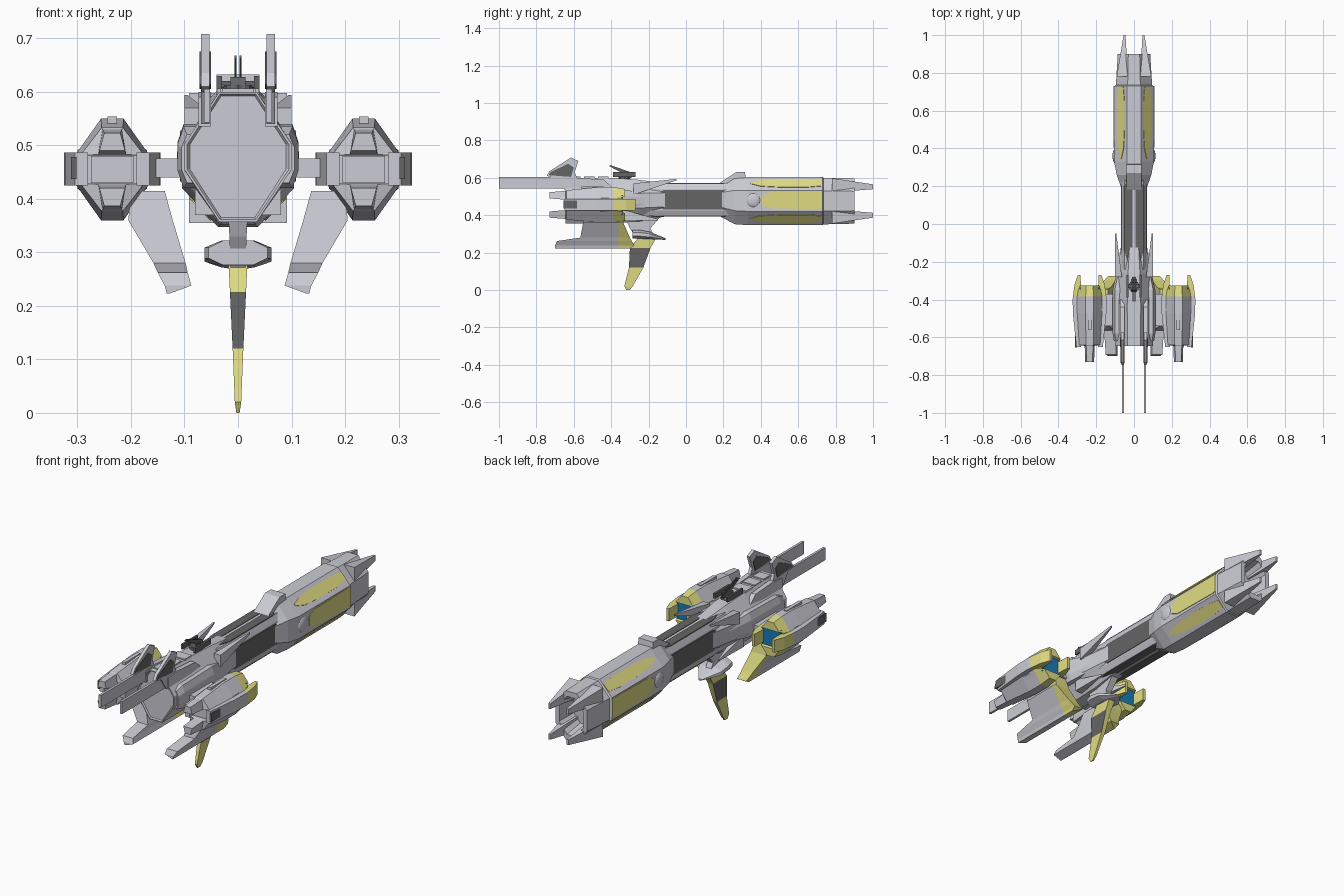
import bpy, bmesh, math
from mathutils import Vector, Matrix

if "Cube" in bpy.data.objects:
    bpy.data.objects.remove(bpy.data.objects["Cube"])


def material(name, rgb):
    m = bpy.data.materials.new(name)
    m.diffuse_color = (*rgb, 1)
    m.use_nodes = True
    m.node_tree.nodes["Principled BSDF"].inputs["Base Color"].default_value = m.diffuse_color
    return m


GREY, YELLOW, DARK, BLUE = range(4)
MATS = [material("hull_grey", (0.60, 0.60, 0.66)), material("yellow", (0.75, 0.72, 0.23)),
        material("dark_grey", (0.13, 0.13, 0.13)), material("engine_blue", (0.01, 0.20, 0.48))]


def finish(bm, name, mirror=False, mat=None, split=None):
    """Turn a bmesh into an object; split = (y, material) recolours all behind y."""
    bmesh.ops.recalc_face_normals(bm, faces=bm.faces)
    if mat is not None:
        for f in bm.faces:
            f.material_index = mat
    if split:
        bmesh.ops.bisect_plane(bm, geom=bm.verts[:] + bm.edges[:] + bm.faces[:],
                               plane_co=(0, split[0], 0), plane_no=(0, 1, 0))
        for f in bm.faces:
            if f.calc_center_median().y > split[0]:
                f.material_index = split[1]
    me = bpy.data.meshes.new(name)
    bm.to_mesh(me)
    bm.free()
    for m in MATS:
        me.materials.append(m)
    ob = bpy.data.objects.new(name, me)
    bpy.context.collection.objects.link(ob)
    if mirror:
        ob.modifiers.new("mirror", "MIRROR").use_mirror_merge = False
    return ob


def loft(rings):
    bm = bmesh.new()
    rows = [[bm.verts.new(p) for p in r] for r in rings]
    n = len(rows[0])
    for a, b in zip(rows, rows[1:]):
        for i in range(n):
            bm.faces.new((a[i], a[(i + 1) % n], b[(i + 1) % n], b[i]))
    bm.faces.new(rows[0])
    bm.faces.new(rows[-1])
    bmesh.ops.recalc_face_normals(bm, faces=bm.faces)
    return bm


def octo(y, hw, zt, zb, x=0, k=0.35, s=0.43):
    """Eight-sided cross-section at y; k, s = flat share of top and of side."""
    c, h = (zt + zb) / 2, (zt - zb) / 2
    pts = [(k * hw, h), (hw, s * h), (hw, -s * h), (k * hw, -h)]
    pts += [(-a, b) for a, b in reversed(pts)]
    return [(x + a, y, c + b) for a, b in pts]


def quad_xy(z, x0, x1, y0, y1):
    return [(x0, y0, z), (x1, y0, z), (x1, y1, z), (x0, y1, z)]


def box(name, x, y, z, mat=GREY, mirror=False, split=None):
    return finish(loft([quad_xy(h, *x, *y) for h in z]), name, mirror, mat, split)


def side_prism(name, prof, x0, x1, mat=GREY, mirror=True, split=None):
    """Extrude a (y, z) profile from x0 to x1."""
    return finish(loft([[(x, *p) for p in prof] for x in (x0, x1)]), name, mirror, mat, split)


def top_prism(name, prof, z0, z1, mat=GREY, mirror=True, split=None):
    """Extrude an (x, y) profile from z0 to z1."""
    return finish(loft([[(*p, z) for p in prof] for z in (z0, z1)]), name, mirror, mat, split)


def plate(name, x, z, angle, outline, mat):
    """Thin plate on a hull face at (x, z) facing angle; outline = (y, half width)."""
    a = math.radians(angle)
    n, w = Vector((math.cos(a), 0, math.sin(a))), Vector((-math.sin(a), 0, math.cos(a)))
    prof = outline + [(y, -h) for y, h in reversed(outline)]
    finish(loft([[Vector((x, y, z)) + w * h + n * d for y, h in prof] for d in (-.003, .003)]), name, True, mat)


def spike(name, base, r, tip, rt, mat=GREY):
    """Tapered four-sided spike along y; r = (half x, half z)."""
    ring = lambda c, q: [(c[0] + a * q[0], c[1], c[2] + b * q[1])
                         for a, b in ((1, 1), (1, -1), (-1, -1), (-1, 1))]
    return finish(loft([ring(base, r), ring(tip, rt)]), name, True, mat)


# Big rear gun barrel with yellow panels and hollow muzzle
finish(loft([octo(.18, .063, .57, .395), octo(.26, .092, .605, .352), octo(.33, .105, .605, .347),
             octo(.73, .105, .605, .347), octo(.735, .096, .60, .351), octo(.90, .086, .597, .355),
             octo(.90, .065, .57, .382), octo(.80, .055, .55, .40)]), "gun_barrel")
LENS = [(.345, .004), (.40, .022), (.50, .029), (.65, .029), (.728, .02)]
plate("upper_yellow_panel", .069, .570, 43, LENS, YELLOW)
plate("lower_yellow_panel", .069, .382, -43, LENS, YELLOW)
plate("side_yellow_panel", .105, .480, 0, [(.405, .025), (.45, .044), (.715, .048), (.73, .042)], YELLOW)
side_prism("barrel_crest", [(.18, .56), (.18, .572), (.27, .632), (.315, .632), (.32, .59)], -.04, .04,
           mirror=False)
for nm, z, t in (("upper", .56, .552), ("lower", .393, .40)):
    spike(nm + "_muzzle_claw", (.062, .78, z), (.03, .038), (.05, 1.0, t), (.005, .013))
bm = bmesh.new()
bmesh.ops.create_uvsphere(bm, u_segments=20, v_segments=12, radius=.04,
                          matrix=Matrix.Translation((.098, .36, .48)) @ Matrix.Diagonal((.4, 1, 1, 1)))
finish(bm, "barrel_joint", True)

# Slim middle section with dark panels on sides, top and bottom
finish(loft([octo(y, .065, .57, .395, k=.78, s=.66) for y in (-.24, .26)]), "middle_section")
plate("middle_side_panel", .065, .482, 0, [(-.15, .035), (-.12, .052), (.20, .052), (.225, .035)], DARK)
for nm, z, y1 in (("top", .57, .25), ("bottom", .395, .22)):
    top_prism(f"middle_{nm}_panel", [(.008, -.20), (.035, -.20), (.052, -.14), (.052, .20), (.03, y1), (.008, y1)],
              z - .003, z + .003, DARK)

# Front hull with a shallow recessed bow
finish(loft([octo(-.638, .09, .592, .365, s=.2), octo(-.645, .095, .596, .361, s=.2),
             octo(-.645, .10, .60, .357, s=.2), octo(-.40, .10, .60, .357, s=.25),
             octo(-.26, .09, .59, .365, s=.35), octo(-.10, .066, .57, .395)]), "front_hull")
finish(loft([octo(-.62, .106, .52, .43, k=.9), octo(-.58, .113, .535, .42, k=.9), octo(-.35, .113, .54, .42, k=.9),
             octo(-.18, .075, .51, .44, k=.9)]), "hull_side_armour")
side_prism("shoulder_armour", [(-.65, .535), (-.65, .59), (-.58, .60), (-.44, .59), (-.40, .555), (-.56, .535)],
           .05, .074)
for i in range(3):
    box(f"deck_plate_{i}", (-.03 - .004 * i, .03 + .004 * i), (-.62 + .075 * i, -.565 + .075 * i), (.59, .606))
spike("upper_rear_horn", (.082, -.28, .54), (.018, .03), (.097, -.05, .59), (.003, .004))
spike("lower_rear_horn", (.06, -.34, .40), (.02, .03), (.075, -.15, .375), (.002, .004))

# Bow blades and upright fins
side_prism("bow_blade", [(-1, .543), (-1, .605), (-.60, .605), (-.60, .543)], .052, .064)
side_prism("top_fin", [(-.745, .61), (-.73, .635), (-.615, .708), (-.575, .69), (-.595, .63), (-.57, .57),
                       (-.66, .54), (-.70, .60)], .053, .069)
side_prism("top_fin_panel", [(-.735, .614), (-.725, .63), (-.63, .675), (-.60, .655), (-.615, .605)],
           .050, .072, DARK)

# Deck turret
bm = loft([[(.03 * math.cos(a * math.pi / 4), -.33 + .03 * math.sin(a * math.pi / 4), z) for a in range(8)]
           for z in (.58, .612)])
finish(bm, "turret_base", mat=DARK)
side_prism("turret_body", [(-.36, .60), (-.35, .628), (-.31, .622), (-.29, .60)], -.014, .014, DARK, False)
side_prism("turret_gun", [(-.41, .662), (-.405, .668), (-.29, .628), (-.28, .61), (-.31, .61)], .003, .007, DARK)
box("turret_side_gun", (.03, .04), (-.39, -.27), (.605, .63), DARK, True)
box("turret_arm", (.0, .035), (-.34, -.32), (.608, .62), DARK, True)

# Side nacelles: core, shells, engine
NX = .235
box("nacelle_pylon", (.08, .17), (-.54, -.37), (.44, .475), mirror=True)
finish(loft([octo(-.62, .05, .487, .423, NX, .8, .8), octo(-.45, .065, .50, .41, NX, .8, .8),
             octo(-.345, .06, .50, .41, NX, .8, .8)]), "nacelle_core", True, split=(-.36, YELLOW))
box("nacelle_intake", (NX - .04, NX + .04), (-.626, -.60), (.43, .48), GREY, True)
box("engine_glow", (NX - .05, NX + .05), (-.346, -.337), (.405, .505), BLUE, True)


def shell_ring(y, wt, wb, h0, h1, sgn):
    c = .455
    return [(NX - wb, y, c + sgn * h0), (NX - wt, y, c + sgn * h1),
            (NX + wt, y, c + sgn * h1), (NX + wb, y, c + sgn * h0)]


for sgn, nm in ((1, "upper"), (-1, "lower")):
    finish(loft([shell_ring(y, wt, wb, h0, h1, sgn) for y, wt, wb, h0, h1 in (
        (-.73, .015, .024, .035, .068), (-.645, .018, .026, .028, .075), (-.64, .02, .06, .026, .078),
        (-.47, .021, .07, .026, .095), (-.385, .021, .07, .026, .095), (-.325, .018, .05, .045, .085))]),
        nm + "_nacelle_shell", True, split=(-.385, YELLOW))
PLAN = [(.045, -.65), (.07, -.65), (.088, -.48), (.09, -.40), (.08, -.32), (.062, -.27), (.048, -.27),
        (.045, -.36)]
for sgn, nm in ((1, "outer"), (-1, "inner")):
    top_prism(nm + "_nacelle_cheek", [(NX + sgn * x, y) for x, y in PLAN], .425, .487, split=(-.385, YELLOW))
side_prism("nacelle_side_vent", [(-.655, .437), (-.655, .478), (-.575, .478), (-.575, .437)],
           .302, .312, DARK)
box("nacelle_top_slot", (NX - .009, NX + .009), (-.56, -.44), (.54, .554), GREY, True)

# Slanted wings under the nacelles, yellow trailing part
finish(loft([quad_xy(.415, .137, .20, -.54, -.345), quad_xy(.36, .122, .205, -.55, -.335),
             quad_xy(.28, .098, .158, -.565, -.30), quad_xy(.262, .094, .15, -.69, -.29),
             quad_xy(.238, .087, .137, -.70, -.275), quad_xy(.223, .128, .133, -.70, -.30)]),
       "lower_wing", True, split=(-.362, YELLOW))

# Ventral mount, small bridge wing and keel fin
finish(loft([quad_xy(.40, -.02, .02, -.33, -.13), quad_xy(.33, -.016, .016, -.30, -.19),
             quad_xy(.27, -.014, .014, -.26, -.16)]), "keel_mount")
finish(loft([octo(-.285, .055, .322, .276, k=.5), octo(-.25, .063, .322, .275, k=.5),
             octo(-.19, .063, .31, .272, k=.5), octo(-.11, .008, .277, .268, k=.5)]), "keel_wing")
bm = loft([quad_xy(.285, -.018, .018, -.25, -.155), quad_xy(.225, -.015, .015, -.30, -.19),
           quad_xy(.12, -.010, .010, -.305, -.228), quad_xy(.02, -.006, .006, -.33, -.285),
           quad_xy(0, -.003, .003, -.32, -.30)])
for f in bm.faces:
    f.material_index = DARK if .13 < f.calc_center_median().z < .22 and f.normal.y < .5 else YELLOW
finish(bm, "keel_fin")
